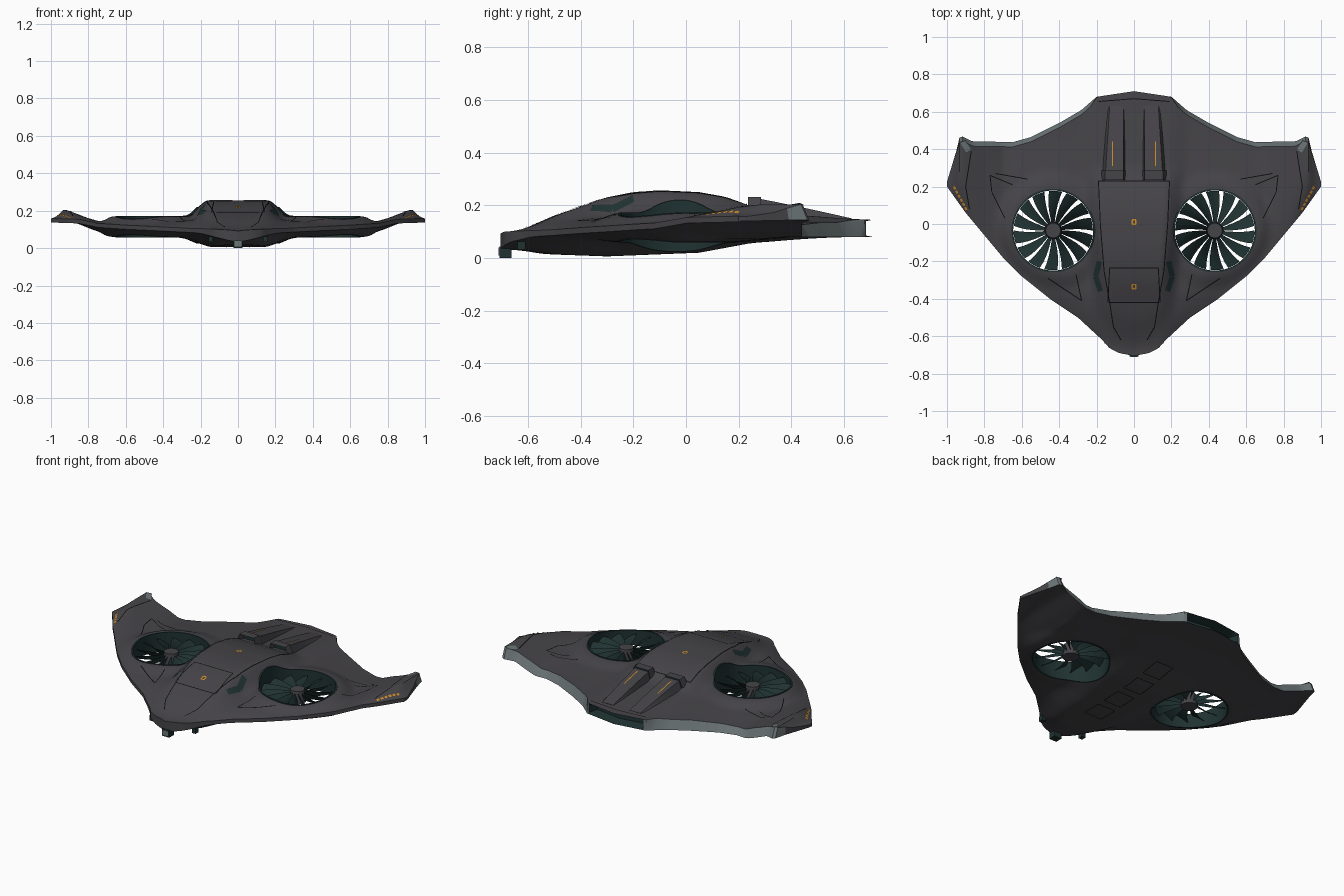
import bpy, bmesh, math
from mathutils import Vector

cube = bpy.data.objects.get("Cube")
if cube:
    bpy.data.objects.remove(cube, do_unlink=True)


def material(name, rgb):
    m = bpy.data.materials.new(name)
    m.use_nodes = True
    m.diffuse_color = (*rgb, 1)
    m.node_tree.nodes["Principled BSDF"].inputs["Base Color"].default_value = (*rgb, 1)
    return m


HULL = material("charcoal hull", (0.06, 0.057, 0.064))
FAN = material("dark teal", (0.014, 0.032, 0.031))
STEEL = material("steel edge", (0.15, 0.18, 0.185))
ORANGE = material("orange marking", (0.6, 0.25, 0.02))
BLACK = material("black seam", (0.004, 0.004, 0.004))


def finish(name, bm, mats, angle=35):
    bmesh.ops.recalc_face_normals(bm, faces=bm.faces)
    me = bpy.data.meshes.new(name)
    bm.to_mesh(me)
    bm.free()
    ob = bpy.data.objects.new(name, me)
    bpy.context.collection.objects.link(ob)
    for m in mats:
        me.materials.append(m)
    smooth(ob, angle)
    return ob


def smooth(ob, angle):
    bpy.ops.object.select_all(action='DESELECT')
    ob.select_set(True)
    bpy.context.view_layer.objects.active = ob
    bpy.ops.object.shade_smooth_by_angle(angle=math.radians(angle))


def interp(table, v):
    if v <= table[0][0]:
        return table[0][1]
    for (a, fa), (b, fb) in zip(table, table[1:]):
        if v <= b:
            return fa + (fb - fa) * (v - a) / (b - a)
    return table[-1][1]


def step(a, b, v):
    t = min(max((v - a) / (b - a), 0), 1)
    return t * t * (3 - 2 * t)


def mix(a, b, t):
    return a + (b - a) * t


# Planform and height profiles
LEAD = [(0, -.705), (.08, -.69), (.13, -.665), (.17, -.62), (.3, -.5), (.45, -.4), (.6, -.28),
        (.7, -.18), (.8, -.06), (.9, .06), (1, .2)]
TRAIL = [(0, .71), (.2, .68), (.28, .61), (.4, .54), (.55, .465), (.65, .437), (.75, .44),
         (.86, .44), (.93, .475), (.95, .39), (1, .225)]
EDGE = [(0, .062), (.2, .092), (.6, .112), (.75, .122), (.85, .143), (1, .148)]
WING_TOP = [(0, .15), (.4, .15), (.7, .132), (.8, .16), (.9, .198), (.93, .207), (.97, .17), (1, .157)]
WING_LOW = [(0, .066), (.6, .066), (.7, .072), (.78, .1), (.86, .132), (.93, .145), (1, .14)]
SPINE = [(-.7, .09), (-.6, .127), (-.42, .188), (-.3, .23), (-.2, .25), (-.1, .257), (.05, .25),
         (.15, .232), (.22, .207), (.3, .172), (.6, .15), (.7, .145)]
BELLY = [(-.7, .035), (-.55, .015), (-.3, .006), (.05, .02), (.25, .057), (.7, .076)]
FLAT = [(-.7, .08), (-.42, .125), (0, .16), (.7, .19)]
FAN_X, FAN_Y, FAN_R = .432, -.035, .22


def surface(x, y, upper):
    x = abs(x)
    lead, trail = interp(LEAD, x), interp(TRAIL, x)
    d = (y - lead) / min(.22, (trail - lead) * .6)
    g = 1 - (1 - min(max(d, 0), 1)) ** 2
    k = step(.65, 1, (y - lead) / (trail - lead))
    near_fan = 1 - step(.235, .33, math.hypot(x - FAN_X, y - FAN_Y))
    half = mix(.03, .011, step(0, .25, x))
    e = interp(EDGE, x)
    flat = interp(FLAT, y)
    if upper:
        z = mix(interp(WING_TOP, x), .17, near_fan) - .015 * k * (1 - step(.65, .8, x))
        z = mix(interp(SPINE, y), z, step(flat, flat + .12, x))
        return mix(e + half, z, g)
    z = mix(interp(WING_LOW, x), .06, near_fan)
    z = mix(interp(BELLY, y), z, step(flat, flat + .18, x))
    z = mix(z, max(z, .08), k)
    return min(mix(e - half, z, g), surface(x, y, True) - .012)


def top(x, y):
    return surface(x, y, True)


def low(x, y):
    return surface(x, y, False)


# Hull: closed loft across the span, with a hollow tail exhaust
bm = bmesh.new()
rings = []
SPAN, CHORD = 120, 56
for i in range(SPAN + 1):
    x = 2 * i / SPAN - 1
    a, b = interp(LEAD, abs(x)), interp(TRAIL, abs(x))
    bevel = .025 * step(.19, .24, abs(x)) * (1 - step(.93, .96, abs(x)))
    ts = [(1 - math.cos(math.pi * j / CHORD)) / 2 for j in range(CHORD + 1)]
    upper = [(x, y, top(x, y)) for y in (mix(a, b - bevel, t) for t in ts)]
    lower = [(x, y, low(x, y)) for y in (mix(a, b, t) for t in ts)]
    u, l = Vector(upper[-1]), Vector(lower[-1])
    push = Vector((0, .06 if abs(x) < .18 else 0, 0))
    back = [u.lerp(l, .18) - push, u.lerp(l, .82) - push]
    rings.append([bm.verts.new(p) for p in upper + back + lower[::-1]])
n = len(rings[0])
for r, s in zip(rings, rings[1:]):
    for j in range(n):
        f = bm.faces.new((r[j], r[(j + 1) % n], s[(j + 1) % n], s[j]))
        if CHORD <= j <= CHORD + 2:
            cx = abs(f.calc_center_median().x)
            f.material_index = 1 if cx < .19 else 2 if cx < .95 else 0
bm.faces.new(rings[0])
bm.faces.new(rings[-1])
hull = finish("hull", bm, [HULL, FAN, STEEL])

# Fan openings cut through the wing
bm = bmesh.new()
for s in (-1, 1):
    made = bmesh.ops.create_cone(bm, cap_ends=True, segments=64, radius1=FAN_R, radius2=FAN_R, depth=1)
    bmesh.ops.translate(bm, verts=made["verts"], vec=(s * FAN_X, FAN_Y, 0))
cutter = finish("fan_cutter", bm, [HULL])
cutter.hide_render = True
cut = hull.modifiers.new("fan openings", 'BOOLEAN')
cut.operation, cut.solver, cut.object = 'DIFFERENCE', 'EXACT', cutter
bpy.context.view_layer.objects.active = hull
bpy.ops.object.modifier_apply(modifier=cut.name)
bpy.data.objects.remove(cutter, do_unlink=True)
smooth(hull, 35)

# Ducts, hubs and blades
BLADES = 14
for s, side in ((1, "left"), (-1, "right")):
    bm = bmesh.new()
    rows = []
    for j in range(64):
        a = math.tau * j / 64
        c, d = math.cos(a), math.sin(a)
        x, y = s * FAN_X + FAN_R * c, FAN_Y + FAN_R * d
        zt, zb = top(x, y) + .003, low(x, y) - .002
        rows.append([bm.verts.new((x - r * c, y - r * d, z))
                     for r, z in ((-.003, zt), (.006, zt), (.006, zb), (-.003, zb))])
    for j in range(64):
        p, q = rows[j - 1], rows[j]
        for k in range(4):
            bm.faces.new((p[k], p[(k + 1) % 4], q[(k + 1) % 4], q[k]))
    finish(side + "_duct", bm, [FAN])

    bm = bmesh.new()
    for b in range(BLADES):
        grid = []
        for i in range(6):
            r = mix(.035, .212, i / 5)
            sweep = math.tau * b / BLADES + .12 * (i / 5) ** 2
            wide = math.tau / BLADES * mix(.86, .74, i / 5)
            grid.append([bm.verts.new((s * (FAN_X + r * math.cos(sweep + wide * k / 3)),
                                       FAN_Y + r * math.sin(sweep + wide * k / 3),
                                       .142 - .045 * (k / 3) ** 1.3)) for k in range(4)])
        for p, q in zip(grid, grid[1:]):
            for k in range(3):
                bm.faces.new((p[k], p[k + 1], q[k + 1], q[k]))
    finish(side + "_fan_blades", bm, [FAN])

    bm = bmesh.new()
    made = bmesh.ops.create_cone(bm, cap_ends=True, segments=32, radius1=.048, radius2=.04, depth=.075)
    bmesh.ops.translate(bm, verts=made["verts"], vec=(s * FAN_X, FAN_Y, .118))
    finish(side + "_fan_hub", bm, [HULL])

# Twin intake fairings behind the cabin
for s, side in ((1, "left"), (-1, "right")):
    bm = bmesh.new()
    prev = None
    for i in range(9):
        y = mix(.235, .63, i / 8)
        x0, x1 = .045, mix(.175, .15, i / 8)
        z = mix(.232, .15, (i / 8) ** 1.1)
        pts = [(x0, top(x0, y) - .015), (x0 + .012, z), (x1 - .02, z), (x1, top(x1, y) - .015)]
        ring = [bm.verts.new((s * x, y, h)) for x, h in pts]
        if prev:
            for k in range(4):
                bm.faces.new((prev[k], prev[(k + 1) % 4], ring[(k + 1) % 4], ring[k]))
        else:
            mouth = bm.faces.new(ring)
        prev = ring
    bm.faces.new(prev)
    bmesh.ops.inset_region(bm, faces=[mouth], thickness=.007)
    bmesh.ops.translate(bm, verts=mouth.verts, vec=(0, .05, 0))
    mouth.material_index = 1
    finish(side + "_intake", bm, [HULL, FAN])


def ribbons(name, paths, width, mat, surf=top, lift=.003, mirror=True):
    """Thin strips laid along paths on the hull skin."""
    bm = bmesh.new()
    for s in (1, -1) if mirror else (1,):
        for path in paths:
            for a, b in zip(path, path[1:]):
                a, b = Vector((s * a[0], a[1])), Vector((s * b[0], b[1]))
                side = (b - a).normalized().orthogonal() * width / 2
                count = max(1, int((b - a).length / .02))
                prev = None
                for i in range(count + 1):
                    p = a.lerp(b, i / count)
                    pair = [bm.verts.new((q.x, q.y, surf(q.x, q.y) + lift)) for q in (p + side, p - side)]
                    if prev:
                        bm.faces.new((prev[0], prev[1], pair[1], pair[0]))
                    prev = pair
    finish(name, bm, [mat])


def square(x, y, w, h):
    return [(x - w, y - h), (x + w, y - h), (x + w, y + h), (x - w, y + h), (x - w, y - h)]


# Panel seams and painted markings
ribbons("panel_seams", [
    [(.07, -.62), (.11, -.55), (.13, -.42), (.16, -.25), (.18, 0), (.19, .23)],
    [(0, -.42), (.13, -.42)], [(0, -.235), (.13, -.235), (.14, -.42)], [(0, .23), (.19, .23)],
    [(.46, -.29), (.28, -.41), (.31, -.27)],
    [(.57, .24), (.74, .27)], [(.69, .03), (.76, .17), (.77, .26), (.65, .21)],
    [(.88, .08), (.9, .2), (.87, .39)], [(0, .67), (.19, .655)]], .005, BLACK)
ribbons("side_vents", [[(.185, -.2), (.205, -.28), (.18, -.36)]], .028, FAN)
ribbons("belly_panels", [square(0, y, .06, .06) for y in (-.3, -.13, .04, .21)],
        .005, BLACK, low, -.003, False)
ribbons("cabin_marks", [square(0, y, .01, .012) for y in (.01, -.335)], .007, ORANGE, mirror=False)
ribbons("wingtip_marks", [[(.895 + .012 * i, .075 + .022 * i), (.903 + .012 * i, .09 + .022 * i)]
                          for i in range(6)], .012, ORANGE)
ribbons("wingtip_hinges", [[(.885, .39), (.915, .44)]], .03, STEEL)
ribbons("intake_stripes", [[(.115, .31), (.115, .44)]], .006, ORANGE,
        lambda x, y: mix(.232, .15, max(0, (y - .235) / .395) ** 1.1))

# Nose sensor and chin blocks
for name, x, y, z, size, mat in (("nose_sensor", 0, -.685, .022, (.05, .045, .044), FAN),
                                 ("sensor_lens", 0, -.709, .024, (.036, .004, .03), STEEL),
                                 ("left_chin_block", .145, -.625, .048, (.025, .03, .03), FAN),
                                 ("right_chin_block", -.145, -.625, .048, (.025, .03, .03), FAN)):
    bm = bmesh.new()
    bmesh.ops.create_cube(bm, size=1)
    bmesh.ops.scale(bm, verts=bm.verts, vec=size)
    bmesh.ops.translate(bm, verts=bm.verts, vec=(x, y, z))
    finish(name, bm, [mat])
